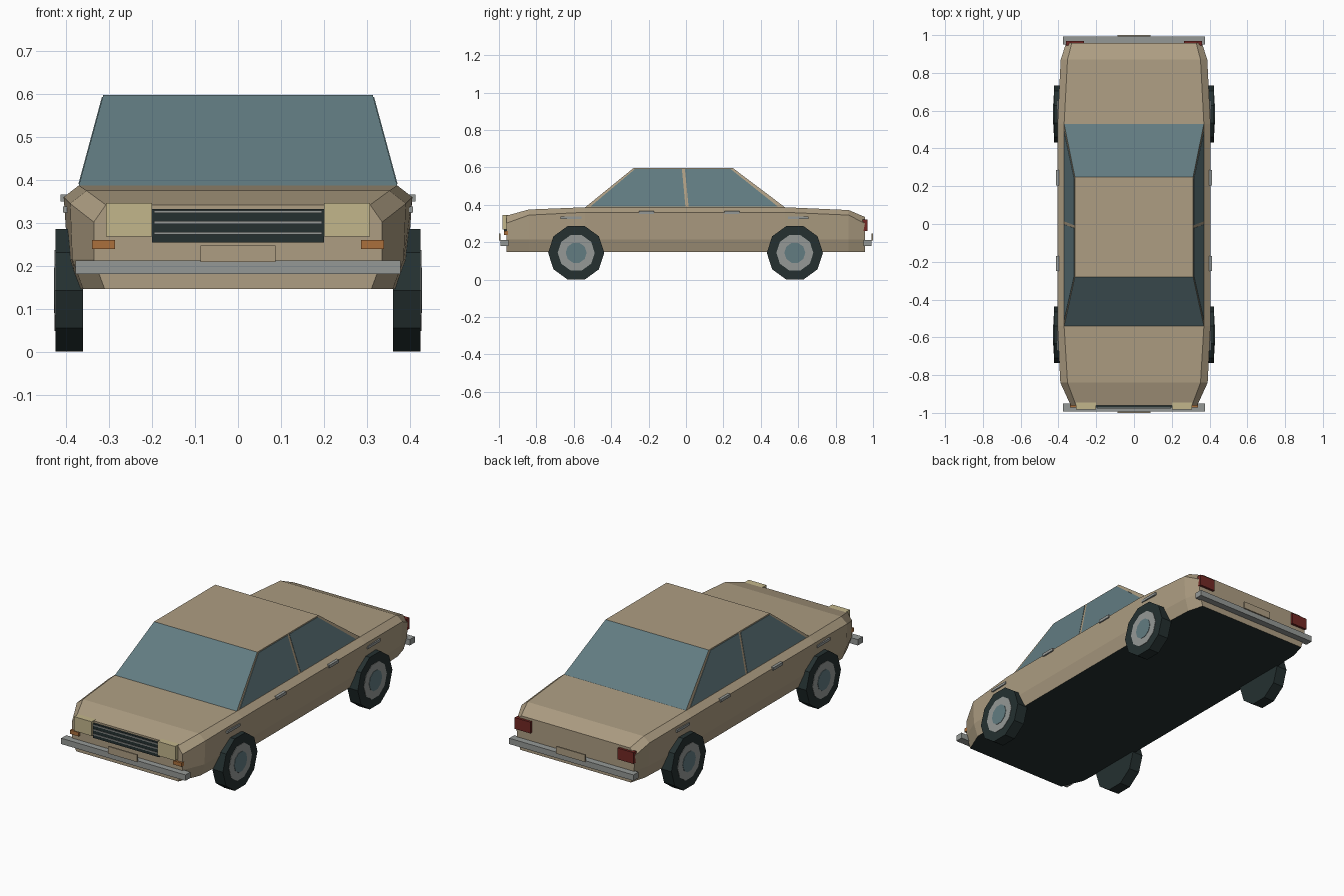
import bpy, bmesh, math
from mathutils import Matrix, Vector

cube = bpy.data.objects.get("Cube")
if cube:
    bpy.data.objects.remove(cube, do_unlink=True)


def material(name, r, g, b):
    m = bpy.data.materials.new(name)
    m.use_nodes = True
    m.diffuse_color = (r, g, b, 1)
    m.node_tree.nodes["Principled BSDF"].inputs["Base Color"].default_value = (r, g, b, 1)
    return m


BEIGE = material("beige paint", .42, .34, .225)
GLASS = material("blue grey glass", .122, .20, .22)
BLACK = material("black rubber", .018, .03, .03)
GREY = material("grey metal", .30, .317, .305)
CREAM = material("cream lamp", .54, .465, .26)
ORANGE = material("orange lamp", .41, .16, .045)
RED = material("red lamp", .17, .022, .018)


def finish(bm, name, *mats):
    bmesh.ops.recalc_face_normals(bm, faces=bm.faces)
    me = bpy.data.meshes.new(name)
    for m in mats:
        me.materials.append(m)
    bm.to_mesh(me)
    bm.free()
    ob = bpy.data.objects.new(name, me)
    bpy.context.collection.objects.link(ob)
    return ob


def box(name, mat, x, y, z):
    """Box from (min, max) ranges."""
    bm = bmesh.new()
    bmesh.ops.create_cube(bm, size=1)
    for v in bm.verts:
        v.co = [r[0] if c < 0 else r[1] for c, r in zip(v.co, (x, y, z))]
    return finish(bm, name, mat)


def box_pair(name, mat, x, y, z):
    box("left_" + name, mat, x, y, z)
    box("right_" + name, mat, (-x[1], -x[0]), y, z)


def loft(bm, rings):
    rows = [[bm.verts.new(p) for p in ring] for ring in rings]
    n = len(rows[0])
    for a, b in zip(rows, rows[1:]):
        for i in range(n):
            j = (i + 1) % n
            bm.faces.new((a[i], a[j], b[j], b[i]))
    bm.faces.new(rows[0])
    bm.faces.new(rows[-1])


# Lower body: y, then half widths of sill, waist, shoulder, top, then shoulder and top heights
stations = [
    (-.96, .31, .335, .335, .307, .302, .342),
    (-.84, .36, .385, .39, .352, .345, .375),
    (-.54, .375, .395, .405, .37, .36, .387),
    (.53, .375, .395, .405, .37, .36, .387),
    (.87, .36, .38, .388, .352, .345, .372),
    (.957, .335, .355, .36, .33, .30, .335),
]
rings = []
for y, sill, waist, shoulder, top, z_sh, z_top in stations:
    half = [(sill, .147), (waist, .215), (shoulder, z_sh), (top, z_top)]
    rings.append([(x, y, z) for x, z in half] + [(-x, y, z) for x, z in reversed(half)])
bm = bmesh.new()
loft(bm, rings)
bm.normal_update()
for f in bm.faces:
    if all(v.co.z < .15 for v in f.verts):
        f.material_index = 1
finish(bm, "body", BEIGE, BLACK)

# Cabin: front and back faces are glass
bm = bmesh.new()
loft(bm, [[(-.37, -.54, .386), (.37, -.54, .386), (.37, .53, .386), (-.37, .53, .386)],
          [(-.313, -.28, .597), (.313, -.28, .597), (.313, .25, .597), (-.313, .25, .597)]])
bmesh.ops.recalc_face_normals(bm, faces=bm.faces)
bm.normal_update()
for f in bm.faces:
    if abs(f.normal.y) > .4:
        f.material_index = 1
finish(bm, "cabin", BEIGE, GLASS)

# Side windows: thin plates lying on the sloped cabin sides
panes = {"front_window": [(-.512, .39), (-.003, .39), (-.022, .592), (-.272, .592)],
         "rear_window": [(.014, .39), (.492, .39), (.238, .592), (-.006, .592)]}
for side, s in (("left_", 1), ("right_", -1)):
    for name, outline in panes.items():
        bm = bmesh.new()
        layers = []
        for lift in (-.002, .002):
            layers.append([(s * (.37 - (z - .386) * .27 + lift), y, z) for y, z in outline])
        loft(bm, layers)
        finish(bm, side + name, GLASS)


# Wheels: ten-sided discs with flat rim and hub plates
def disc(name, mat, radius, x_in, x_out, y, s):
    bm = bmesh.new()
    place = Matrix.Translation(Vector((s * (x_in + x_out) / 2, y, .1435))) @ Matrix.Rotation(math.pi / 2, 4, 'Y')
    bmesh.ops.create_cone(bm, cap_ends=True, segments=10, radius1=radius, radius2=radius,
                          depth=x_out - x_in, matrix=place)
    finish(bm, name, mat)


for side, s in (("left", 1), ("right", -1)):
    for end, y in (("front", -.587), ("rear", .582)):
        tag = end + "_" + side
        disc(tag + "_tyre", BLACK, .15, .36, .424, y, s)
        disc(tag + "_rim", GREY, .099, .42, .426, y, s)
        disc(tag + "_hub", GLASS, .056, .42, .428, y, s)

# Bumpers and blank plates
for end, s in (("front", -1), ("rear", 1)):
    box(end + "_bumper", GREY, (-.377, .377), sorted((s * .95, s * .993)), (.181, .213))
    box(end + "_plate", BEIGE, (-.087, .087), sorted((s * .992, s)), (.209, .248))

# Grille with bars
box("grille", BLACK, (-.2, .2), (-.972, -.94), (.255, .332))
for i, z in enumerate((.276, .301, .326)):
    box(f"grille_bar_{i + 1}", GREY, (-.195, .195), (-.976, -.97), (z - .003, z + .003))

# Lamps
box_pair("headlight", CREAM, (.2, .307), (-.982, -.945), (.268, .346))
box_pair("indicator", ORANGE, (.286, .339), (-.972, -.935), (.239, .26))
box_pair("tail_light", RED, (.265, .36), (.945, .97), (.26, .322))

# Door handles and side marker strips
for end, y in (("front", -.21), ("rear", .245)):
    box_pair(end + "_door_handle", GREY, (.395, .412), (y - .04, y + .04), (.35, .366))
for end, y in (("front", -.615), ("rear", .6)):
    box_pair(end + "_side_marker", GREY, (.395, .407), (y - .055, y + .055), (.324, .338))
